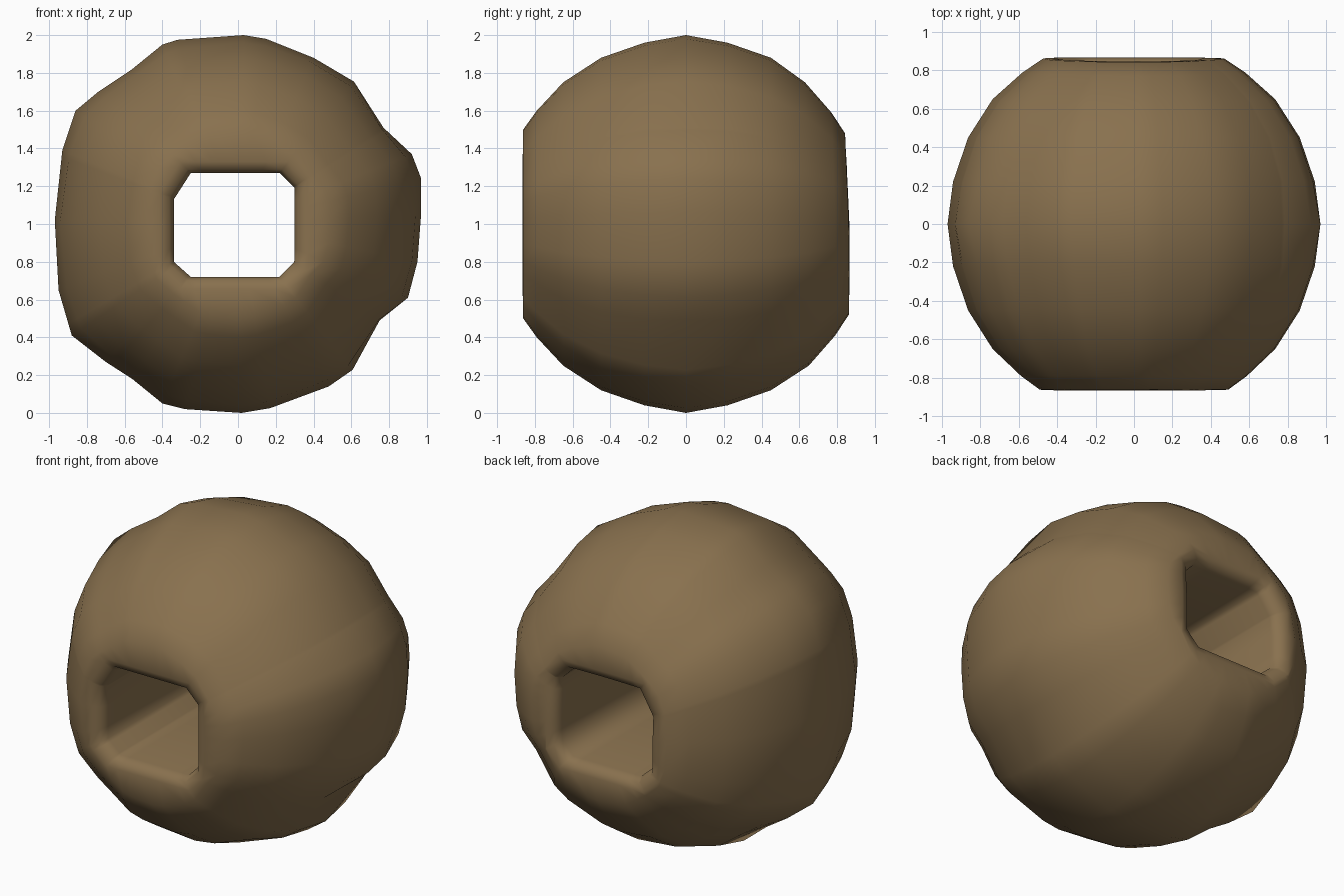
import bpy, bmesh, math

if "Cube" in bpy.data.objects:
    bpy.data.objects.remove(bpy.data.objects["Cube"])

# Front outlines as (x, z - 1): lumpy outer rim and chamfered square hole
OUTER = [(.03, 1), (.15, .98), (.4, .88), (.61, .76), (.77, .51), (.92, .37), (.97, .24),
         (.97, .06), (.95, -.2), (.9, -.39), (.75, -.51), (.61, -.77), (.48, -.86),
         (.17, -.975), (.02, -1), (-.28, -.98), (-.4, -.95), (-.56, -.82), (-.7, -.73),
         (-.88, -.59), (-.95, -.35), (-.97, .02), (-.93, .39), (-.86, .6), (-.74, .7),
         (-.56, .82), (-.4, .95), (-.32, .975)]
HOLE = [(-.25, .27), (.22, .27), (.3, .19), (.3, -.2), (.22, -.28), (-.25, -.28),
        (-.34, -.2), (-.34, .13)]


def reach(poly, a):
    """Distance from the centre to a polygon along angle a."""
    dx, dz = math.cos(a), math.sin(a)
    best = 0
    for (x1, z1), (x2, z2) in zip(poly, poly[1:] + poly[:1]):
        ex, ez = x2 - x1, z2 - z1
        den = dx * ez - dz * ex
        if abs(den) < 1e-9:
            continue
        t = (x1 * ez - z1 * ex) / den
        s = (x1 * dz - z1 * dx) / den
        if t > 0 and -1e-6 <= s <= 1 + 1e-6:
            best = max(best, t)
    return best


# Directions: every corner of both outlines, near duplicates dropped
angles = []
for a in sorted(math.atan2(z, x) for x, z in OUTER + HOLE):
    if not angles or a - angles[-1] > .02:
        angles.append(a)

# Rings around the hole: (y, kind, radius)
rings = [(-.80, 'h', 1.0), (-.85, 'h', 1.07), (-.865, 'h', 1.22),
         (-.862, 'o', .50), (-.79, 'o', .60), (-.65, 'o', .75), (-.45, 'o', .88),
         (-.22, 'o', .96), (0, 'o', 1), (.22, 'o', .96), (.45, 'o', .88),
         (.65, 'o', .75), (.79, 'o', .59), (.862, 'o', .48),
         (.865, 'h', 1.22), (.85, 'h', 1.07), (.80, 'h', 1.0), (0, 'h', 1.0)]

bm = bmesh.new()
grid = []
for y, kind, k in rings:
    row = []
    for a in angles:
        c, s = math.cos(a), math.sin(a)
        if kind == 'h':
            r = reach(HOLE, a) * k
        else:
            # near-sphere, with the lumps strongest around the middle
            edge = reach(OUTER, a)
            r = edge if y == 0 else min(k * (1 + (edge - 1) * .65), edge)
        # the back end leans a little inward at the top
        yy = y - .02 * max(0, s) if y > .6 else y
        row.append(bm.verts.new((r * c, yy, 1 + r * s)))
    grid.append(row)
n = len(angles)
for i, row in enumerate(grid):
    nxt = grid[(i + 1) % len(grid)]
    for j in range(n):
        f = bm.faces.new((row[j], row[(j + 1) % n], nxt[(j + 1) % n], nxt[j]))
        f.smooth = True
bmesh.ops.recalc_face_normals(bm, faces=bm.faces)

mesh = bpy.data.meshes.new("bead")
bm.to_mesh(mesh)
bm.free()

# Single brown colour
mat = bpy.data.materials.new("brown")
mat.diffuse_color = (.25, .165, .077, 1)
mat.use_nodes = True
mat.node_tree.nodes["Principled BSDF"].inputs["Base Color"].default_value = mat.diffuse_color
mesh.materials.append(mat)
bpy.context.collection.objects.link(bpy.data.objects.new("bead", mesh))
